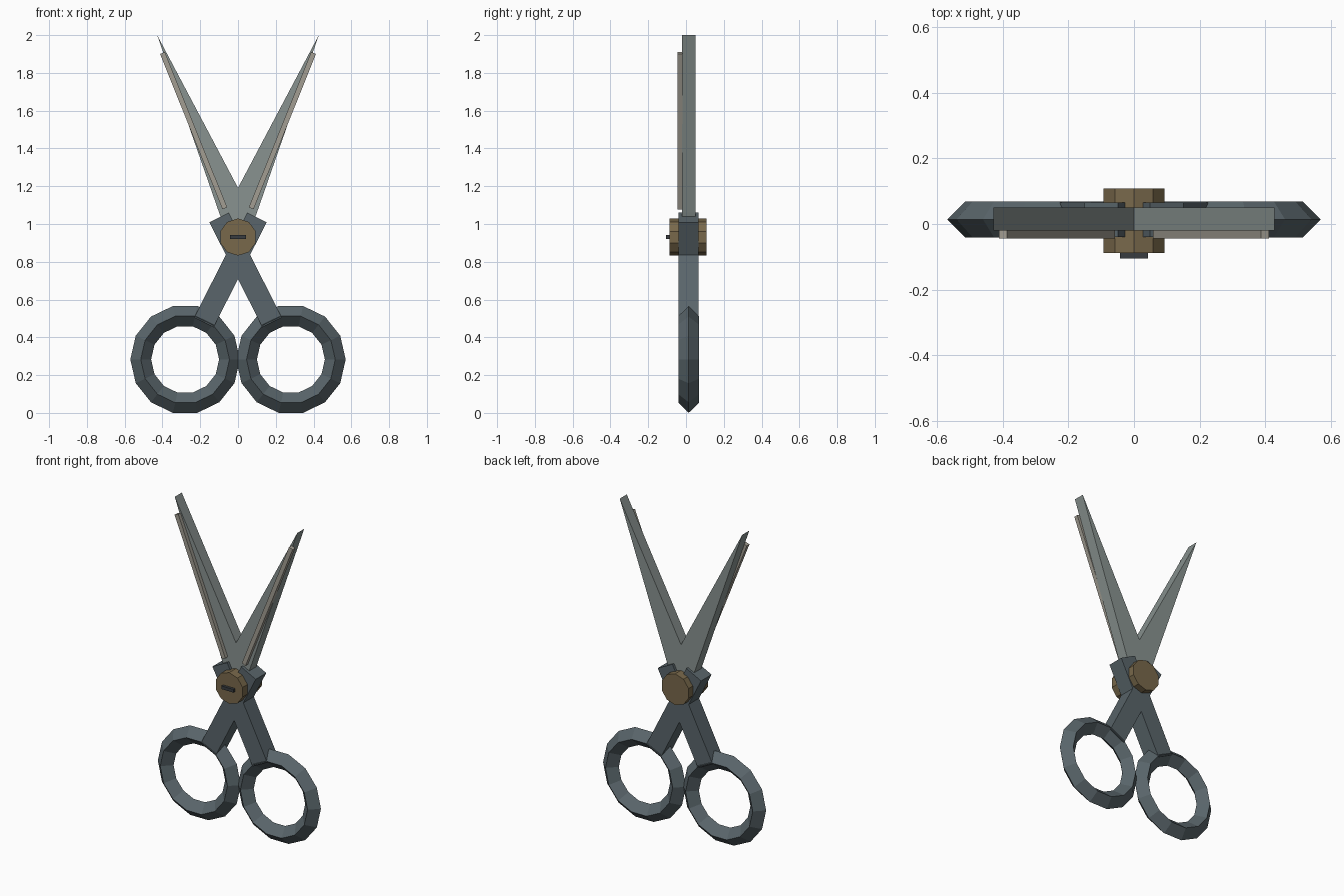
import bpy, bmesh, math
from mathutils import Matrix, Vector

if "Cube" in bpy.data.objects:
    bpy.data.objects.remove(bpy.data.objects["Cube"])


def material(name, rgb):
    m = bpy.data.materials.new(name)
    m.diffuse_color = (*rgb, 1)
    m.use_nodes = True
    m.node_tree.nodes["Principled BSDF"].inputs["Base Color"].default_value = m.diffuse_color
    return m


STEEL = material("blade_steel", (0.25, 0.29, 0.28))
GRIP = material("handle_grey", (0.10, 0.13, 0.145))
BRASS = material("pivot_brass", (0.19, 0.14, 0.07))
EDGE = material("edge_steel", (0.36, 0.34, 0.29))
DARK = material("slot_dark", (0.04, 0.045, 0.05))


def finish(name, bm, mat):
    bmesh.ops.recalc_face_normals(bm, faces=bm.faces)
    me = bpy.data.meshes.new(name)
    bm.to_mesh(me)
    bm.free()
    me.materials.append(mat)
    ob = bpy.data.objects.new(name, me)
    bpy.context.collection.objects.link(ob)
    return ob


def prism(name, pts, y0, y1, mat):
    """Extrude an x-z outline from y0 to y1."""
    bm = bmesh.new()
    face = bm.faces.new([bm.verts.new((x, y0, z)) for x, z in pts])
    ext = bmesh.ops.extrude_face_region(bm, geom=[face])
    verts = [v for v in ext["geom"] if isinstance(v, bmesh.types.BMVert)]
    bmesh.ops.translate(bm, verts=verts, vec=(0, y1 - y0, 0))
    return finish(name, bm, mat)


def bar(name, a, b, width, y0, y1, mat):
    """Straight box between two x-z points."""
    a, b = Vector(a), Vector(b)
    d = (b - a).normalized()
    n = Vector((-d.y, d.x)) * width / 2
    return prism(name, [a + n, b + n, b - n, a - n], y0, y1, mat)


for side, s in (("left", -1), ("right", 1)):
    # Tapered blade with a raised cutting strip on its front
    prism(side + "_blade",
          [(s * 0.428, 2.0), (s * 0.10, 1.06), (s * 0.07, 0.98), (-s * 0.08, 1.04)],
          -0.02, 0.05, STEEL)
    bar(side + "_blade_edge", (s * 0.40, 1.905), (s * 0.07, 1.083), 0.027,
        -0.044, -0.018, EDGE)

    # Shank from the pivot down to the finger ring
    bar(side + "_shank", (-s * 0.10, 1.035), (s * 0.18, 0.48), 0.115,
        -0.039, 0.066, GRIP)

    # Finger ring with a diamond cross-section
    bpy.ops.mesh.primitive_torus_add(
        major_segments=14, minor_segments=4, major_radius=0.235, minor_radius=0.055,
        location=(s * 0.28, 0.014, 0.283), rotation=(math.pi / 2, 0, 0))
    ring = bpy.context.object
    ring.name = side + "_finger_ring"
    ring.data.materials.append(GRIP)

# Ten-sided pivot bolt through both halves
bpy.ops.mesh.primitive_cylinder_add(vertices=10, radius=0.0985, depth=0.196,
                                    location=(0, 0.01, 0.931),
                                    rotation=(math.pi / 2, 0, 0))
bolt = bpy.context.object
bolt.name = "pivot_bolt"
bolt.data.materials.append(BRASS)

# Slot on the bolt head
bar("bolt_slot", (-0.042, 0.931), (0.042, 0.931), 0.02, -0.105, -0.08, DARK)
